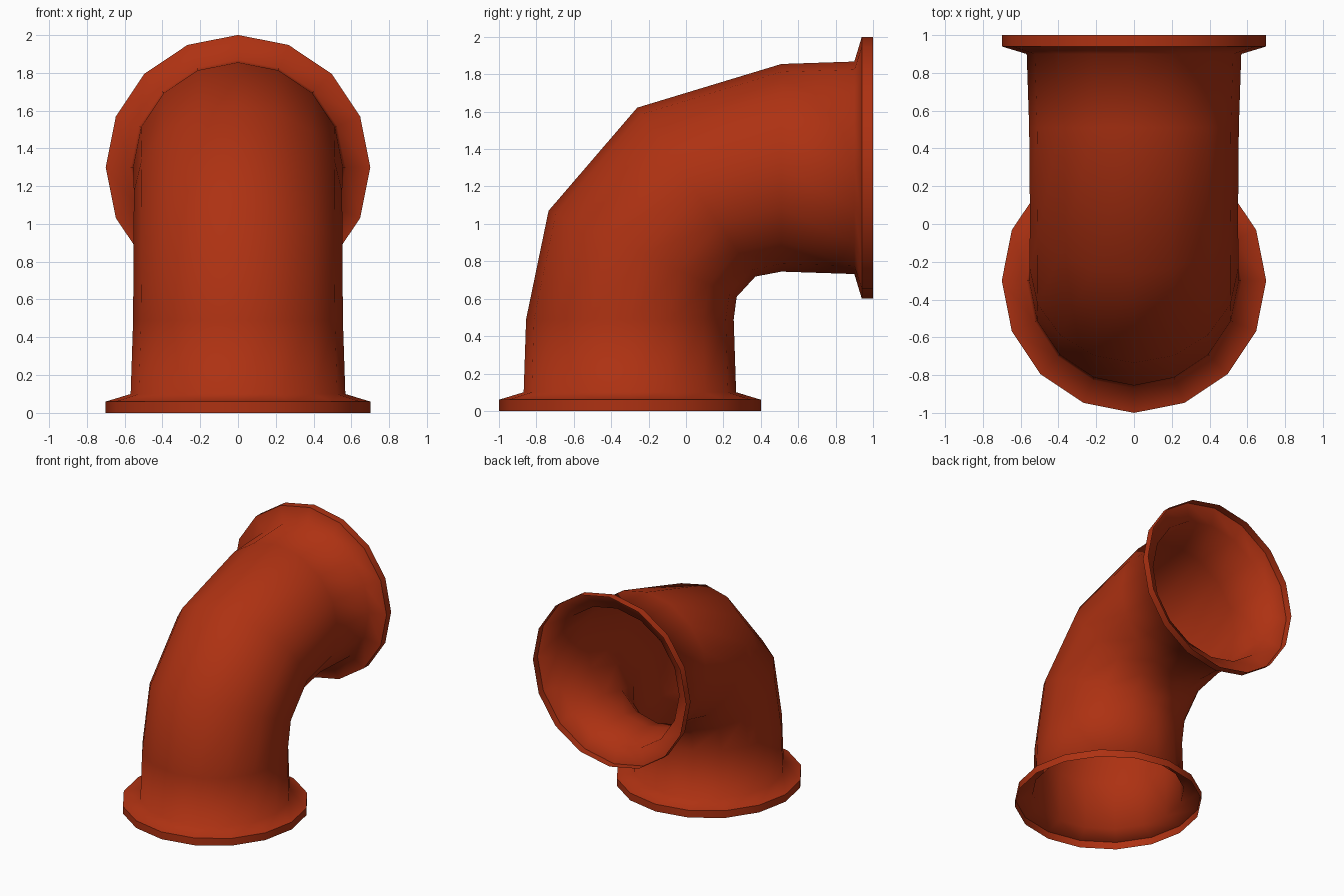
import bpy, bmesh, math
from mathutils import Vector

cube = bpy.data.objects.get("Cube")
if cube:
    bpy.data.objects.remove(cube, do_unlink=True)

SIDES = 16
AXIS_Y, AXIS_Z = -0.3, 1.3   # centre lines of the upright and level legs

# Paint
paint = bpy.data.materials.new("rust_red_paint")
paint.use_nodes = True
colour = (0.42, 0.031, 0.006, 1)
paint.diffuse_color = colour
paint.node_tree.nodes["Principled BSDF"].inputs["Base Color"].default_value = colour

# Leg profile: distance from the open end, radius
leg = [(0, 0.70), (0.06, 0.70), (0.10, 0.568), (0.49, 0.555)]

# Cross-sections along the pipe: centre y, centre z, tilt in degrees, radius
sections = [(AXIS_Y, d, 0, r) for d, r in leg]
sections += [(-0.232, 0.84, 24.6, 0.553), (0.055, 1.17, 55, 0.551)]
sections += [(1 - d, AXIS_Z, 90, r) for d, r in reversed(leg)]


def add_ring(bm, y, z, tilt, radius):
    """Add one circular cross-section, tilted about the x axis."""
    t = math.radians(tilt)
    across = Vector((0, math.cos(t), -math.sin(t)))
    side = Vector((1, 0, 0))
    ring = []
    for i in range(SIDES):
        a = math.tau * i / SIDES
        offset = side * math.cos(a) + across * math.sin(a)
        ring.append(bm.verts.new(Vector((0, y, z)) + offset * radius))
    return ring


# Open-ended elbow skin
bm = bmesh.new()
rings = [add_ring(bm, *s) for s in sections]
for low, high in zip(rings, rings[1:]):
    for i in range(SIDES):
        j = (i + 1) % SIDES
        bm.faces.new((low[i], low[j], high[j], high[i])).smooth = True

# Crisp edge round the back of each flange rim
for ring in (rings[1], rings[-2]):
    for i in range(SIDES):
        bm.edges.get((ring[i], ring[(i + 1) % SIDES])).smooth = False

mesh = bpy.data.meshes.new("elbow_pipe")
bm.to_mesh(mesh)
bm.free()
mesh.materials.append(paint)
pipe = bpy.data.objects.new("elbow_pipe", mesh)
bpy.context.collection.objects.link(pipe)
